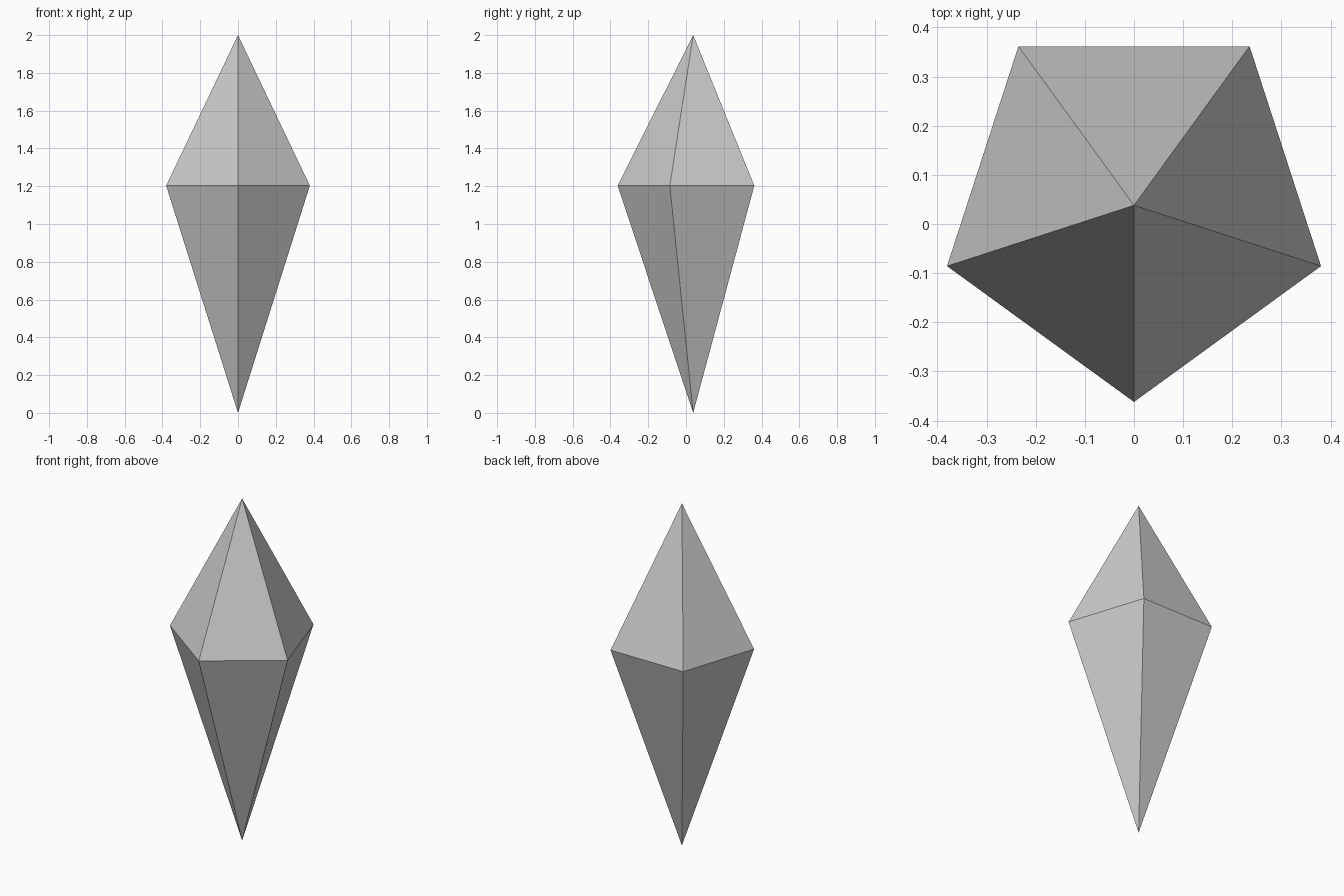
import bpy, bmesh, math

if "Cube" in bpy.data.objects:
    bpy.data.objects.remove(bpy.data.objects["Cube"])

SIDES, RADIUS, CENTRE_Y = 5, 0.4, 0.038
GIRDLE_Z, TOP_Z = 1.203, 2.0

bm = bmesh.new()

# Pentagonal girdle with one corner pointing to the front
ring = []
for i in range(SIDES):
    a = -math.pi / 2 + i * math.tau / SIDES
    ring.append(bm.verts.new((RADIUS * math.cos(a),
                              CENTRE_Y + RADIUS * math.sin(a), GIRDLE_Z)))

# Upper and lower points joined to the girdle
top = bm.verts.new((0, CENTRE_Y, TOP_Z))
bottom = bm.verts.new((0, CENTRE_Y, 0))
for i in range(SIDES):
    a, b = ring[i], ring[(i + 1) % SIDES]
    bm.faces.new((a, b, top))
    bm.faces.new((b, a, bottom))

bmesh.ops.recalc_face_normals(bm, faces=bm.faces)
mesh = bpy.data.meshes.new("crystal")
bm.to_mesh(mesh)
bm.free()
bpy.context.collection.objects.link(bpy.data.objects.new("crystal", mesh))
